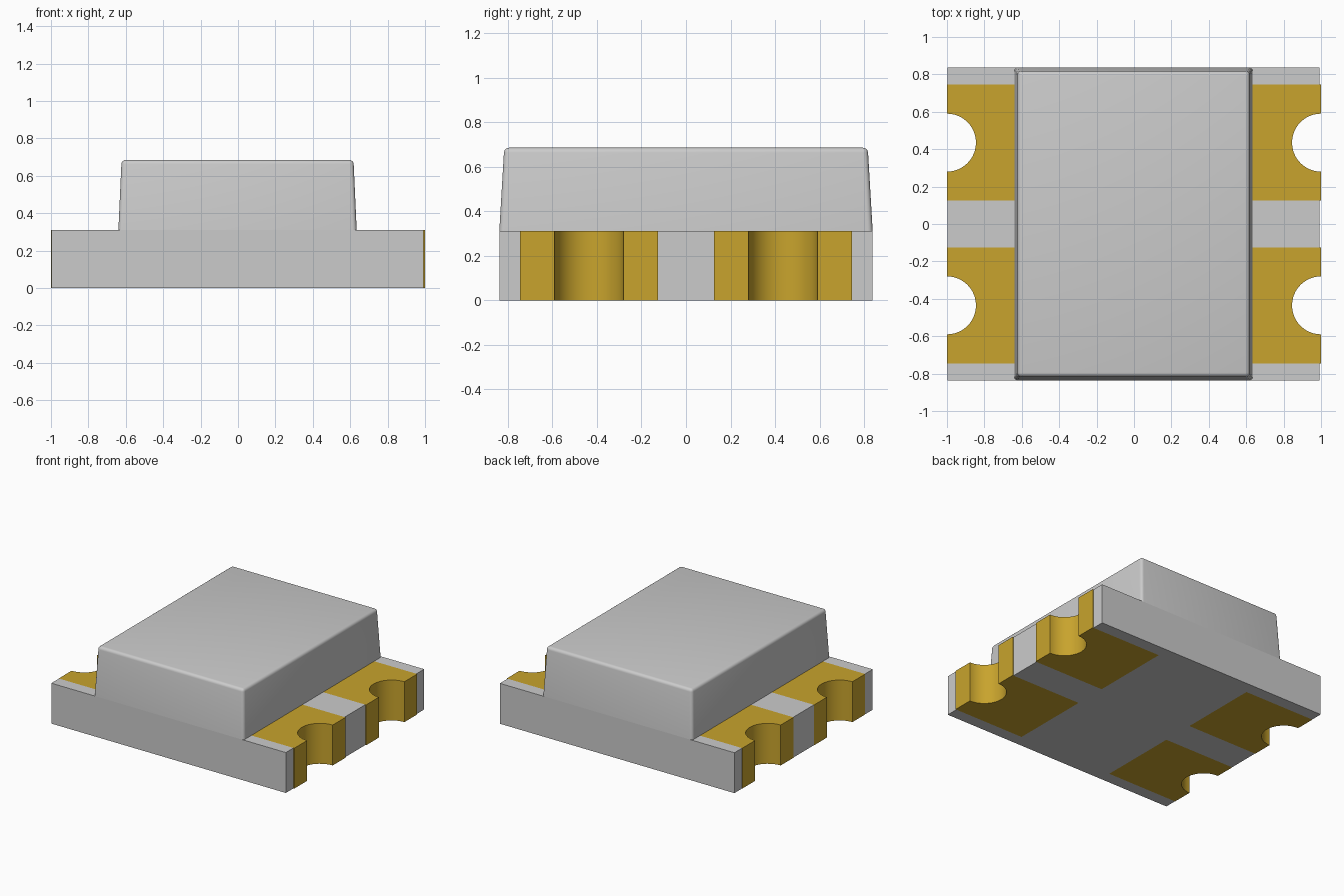
import bpy, bmesh, math
from mathutils import Vector

if "Cube" in bpy.data.objects:
    bpy.data.objects.remove(bpy.data.objects["Cube"], do_unlink=True)


def material(name, rgb):
    m = bpy.data.materials.new(name)
    m.use_nodes = True
    m.diffuse_color = (*rgb, 1)
    m.node_tree.nodes["Principled BSDF"].inputs["Base Color"].default_value = (*rgb, 1)
    return m


grey = material("light grey", (0.60, 0.60, 0.60))
gold = material("gold", (0.58, 0.37, 0.026))

HALF_Y = 0.838                  # board half depth
BOARD_Z = 0.31                  # board thickness
PAD_Y = (0.125, 0.745)          # pad extent along y
PAD_X = 0.40                    # inner edge of pads
NOTCH_Y, NOTCH_R = 0.435, 0.155
SEGMENTS = 24


def finish(bm, name, mats):
    mesh = bpy.data.meshes.new(name)
    bmesh.ops.recalc_face_normals(bm, faces=bm.faces)
    bm.to_mesh(mesh)
    bm.free()
    for m in mats:
        mesh.materials.append(m)
    obj = bpy.data.objects.new(name, mesh)
    bpy.context.collection.objects.link(obj)
    bpy.ops.object.select_all(action='DESELECT')
    obj.select_set(True)
    bpy.context.view_layer.objects.active = obj
    bpy.ops.object.shade_smooth_by_angle(angle=math.radians(35))
    return obj


def edge_profile(side, edge_x):
    """One notched end of the board, from -y to +y; pads reach x = 1."""
    pts = [(side * edge_x, -HALF_Y)]
    for sy in (-1, 1):
        near, far = sorted(sy * y for y in PAD_Y)
        pts += [(side * edge_x, near), (side, near)]
        for i in range(SEGMENTS + 1):
            a = math.pi * i / SEGMENTS
            pts.append((side * (1 - NOTCH_R * math.sin(a)),
                        sy * NOTCH_Y - NOTCH_R * math.cos(a)))
        pts += [(side, far), (side * edge_x, far)]
    return pts + [(side * edge_x, HALF_Y)]


# Circuit board: notched outline, extruded, then cut along the pad borders
bm = bmesh.new()
outline = edge_profile(1, 0.993) + edge_profile(-1, 0.998)[::-1]
base = bm.faces.new([bm.verts.new((x, y, 0)) for x, y in outline])
extruded = bmesh.ops.extrude_face_region(bm, geom=[base])
bmesh.ops.translate(bm, vec=(0, 0, BOARD_Z),
                    verts=[g for g in extruded["geom"] if isinstance(g, bmesh.types.BMVert)])
cuts = [((s * PAD_X, 0, 0), (1, 0, 0)) for s in (-1, 1)]
cuts += [((0, s * y, 0), (0, 1, 0)) for s in (-1, 1) for y in PAD_Y]
for co, normal in cuts:
    bmesh.ops.bisect_plane(bm, geom=bm.verts[:] + bm.edges[:] + bm.faces[:],
                           plane_co=co, plane_no=normal, dist=1e-5)
# Gold wherever a face lies within a pad
for f in bm.faces:
    c = f.calc_center_bounds()
    if abs(c.x) > PAD_X and PAD_Y[0] - 1e-4 < abs(c.y) < PAD_Y[1] + 1e-4:
        f.material_index = 1
finish(bm, "circuit_board", [grey, gold])

# Moulded lens block: tapered, with rounded top and corner edges
bm = bmesh.new()
bmesh.ops.create_cube(bm, size=2)
for v in bm.verts:
    if v.co.z > 0:
        v.co = Vector((v.co.x * 0.620 - 0.0025, v.co.y * 0.816, 0.685))
    else:
        v.co = Vector((v.co.x * 0.637 - 0.0025, v.co.y * HALF_Y, BOARD_Z))
edges = [e for e in bm.edges if max(v.co.z for v in e.verts) > 0.5]
bmesh.ops.bevel(bm, geom=edges, offset=0.022, segments=4, profile=0.5, affect='EDGES')
finish(bm, "lens_block", [grey])
